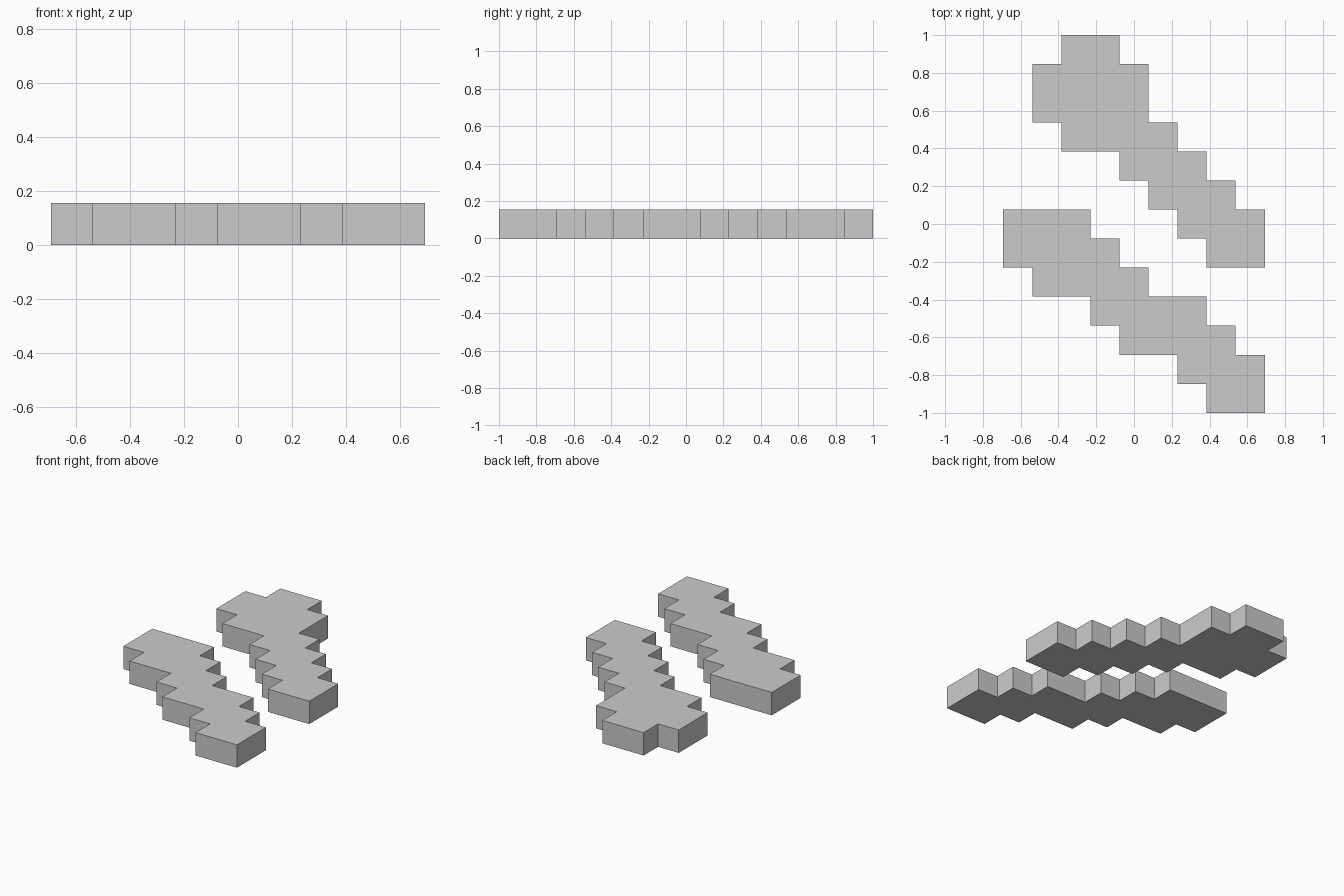
import bpy
import bmesh

if "Cube" in bpy.data.objects:
    bpy.data.objects.remove(bpy.data.objects["Cube"])

U = 2 / 13  # one grid cell, also the slab thickness


def stepped_slab(name, top_row, spans):
    """Extrude a stepped outline; spans are (left, right) cells per row, top to bottom."""
    right, left = [], []
    for k, (a, b) in enumerate(spans):
        y = top_row - k
        right += [(b, y), (b, y - 1)]
        left += [(a, y), (a, y - 1)]
    loop = right + left[::-1]

    # drop repeated and collinear points
    pts = [p for i, p in enumerate(loop) if p != loop[i - 1]]
    n = len(pts)
    pts = [p for i, p in enumerate(pts)
           if not any(pts[i - 1][c] == p[c] == pts[(i + 1) % n][c] for c in (0, 1))]

    bm = bmesh.new()
    base = bm.faces.new([bm.verts.new(((x - 4.5) * U, (y - 6.5) * U, 0)) for x, y in pts])
    ext = bmesh.ops.extrude_face_region(bm, geom=[base], use_keep_orig=True)
    top = [v for v in ext["geom"] if isinstance(v, bmesh.types.BMVert)]
    bmesh.ops.translate(bm, verts=top, vec=(0, 0, U))
    bmesh.ops.recalc_face_normals(bm, faces=bm.faces)
    mesh = bpy.data.meshes.new(name)
    bm.to_mesh(mesh)
    bm.free()
    obj = bpy.data.objects.new(name, mesh)
    bpy.context.collection.objects.link(obj)
    return obj


# rear piece with the wide head
stepped_slab("rear_stepped_slab", 13,
             [(2, 4), (1, 5), (1, 5), (2, 6), (4, 7), (5, 8), (6, 9), (7, 9)])

# front piece
stepped_slab("front_stepped_slab", 7,
             [(0, 3), (0, 4), (1, 5), (3, 7), (4, 8), (6, 9), (7, 9)])
